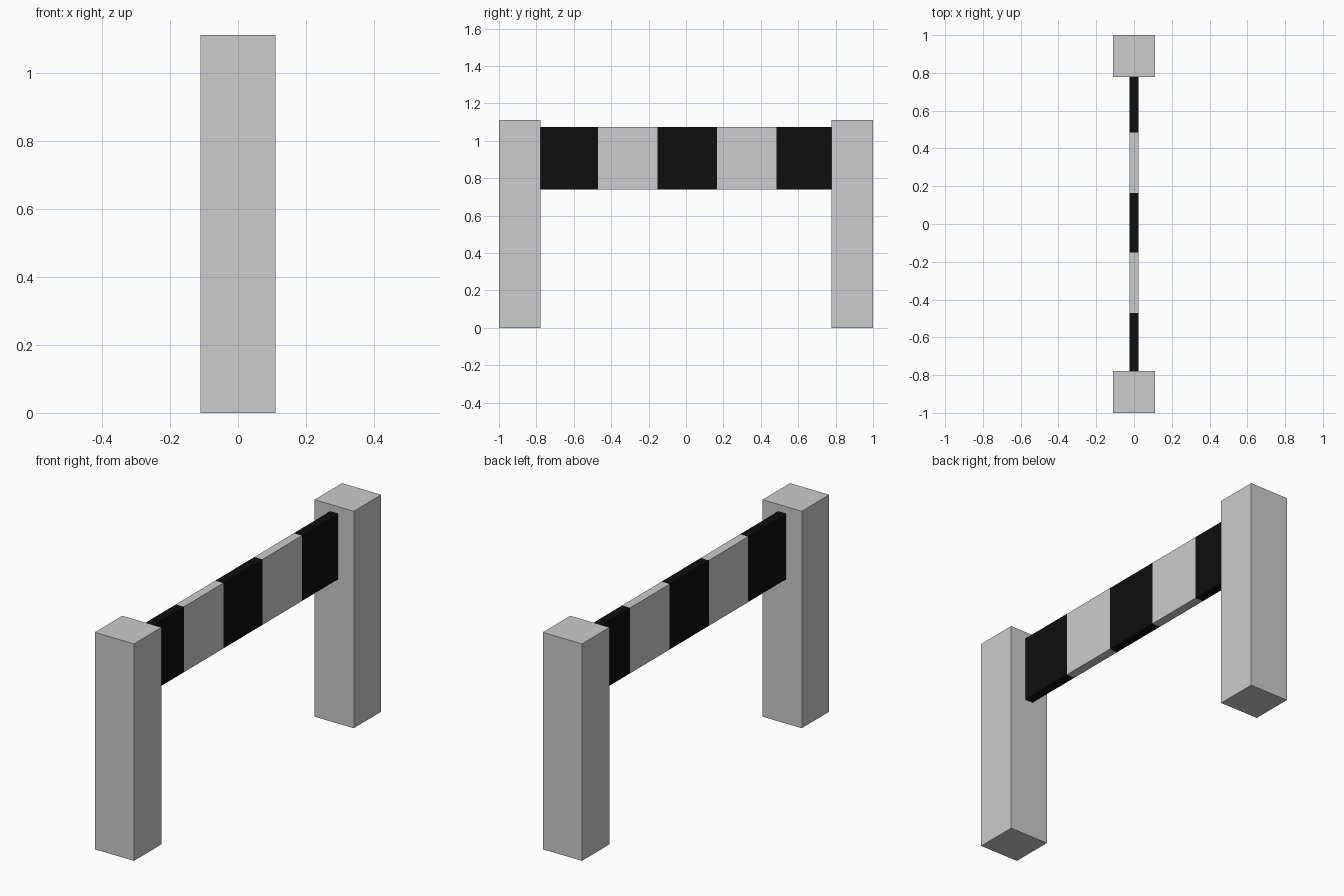
import bpy, bmesh
from mathutils import Matrix, Vector

cube = bpy.data.objects.get("Cube")
if cube:
    bpy.data.objects.remove(cube, do_unlink=True)


def material(name, rgb):
    mat = bpy.data.materials.new(name)
    mat.use_nodes = True
    color = (*rgb, 1)
    mat.diffuse_color = color
    mat.node_tree.nodes["Principled BSDF"].inputs["Base Color"].default_value = color
    return mat


def box(name, low, high, mats, cuts=()):
    """Box between two corners, with edge loops cut across y."""
    low, high = Vector(low), Vector(high)
    bm = bmesh.new()
    bmesh.ops.create_cube(
        bm, size=1,
        matrix=Matrix.Translation((low + high) / 2) @ Matrix.Diagonal((*(high - low), 1)))
    for y in cuts:
        bmesh.ops.bisect_plane(bm, geom=bm.verts[:] + bm.edges[:] + bm.faces[:],
                               plane_co=(0, y, 0), plane_no=(0, 1, 0))
    # Alternate the materials from one cut to the next
    for face in bm.faces:
        stripe = sum(face.calc_center_median().y > y for y in cuts)
        face.material_index = stripe % len(mats)
    mesh = bpy.data.meshes.new(name)
    bm.to_mesh(mesh)
    bm.free()
    for mat in mats:
        mesh.materials.append(mat)
    obj = bpy.data.objects.new(name, mesh)
    bpy.context.collection.objects.link(obj)
    return obj


grey = material("light grey", (0.604, 0.604, 0.604))
black = material("black", (0.0044, 0.0044, 0.0044))

half = 0.111          # half the post width
inner = 1 - 2 * half  # inner face of each post

# Square posts at both ends
box("front_post", (-half, -1, 0), (half, -inner, 1.111), [grey])
box("back_post", (-half, inner, 0), (half, 1, 1.111), [grey])

# Striped board between the posts
box("striped_board", (-0.023, -inner, 0.74), (0.023, inner, 1.075),
    [black, grey], cuts=(-0.47, -0.152, 0.165, 0.484))
